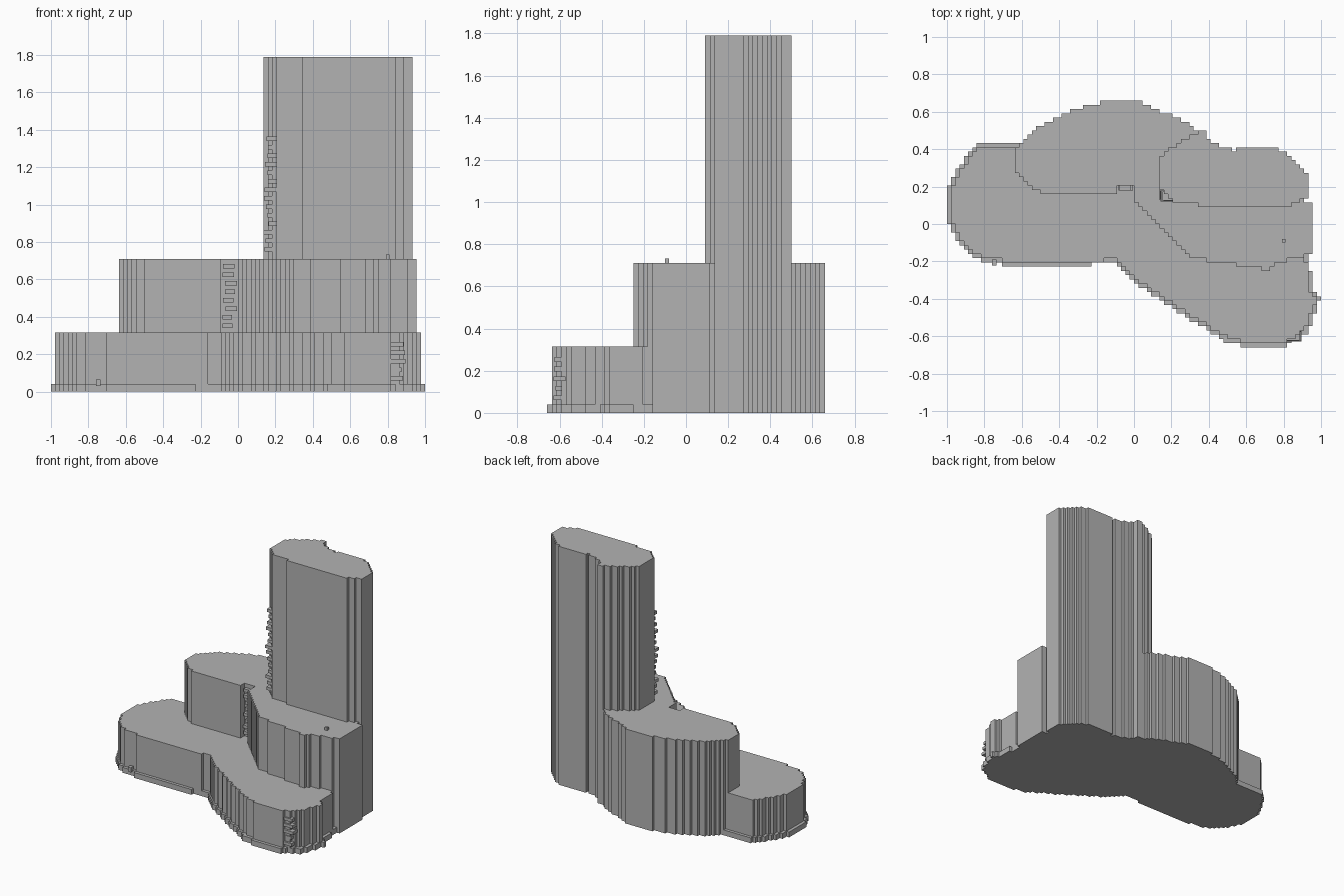
import bpy, bmesh, random
from mathutils import Vector

random.seed(4)
if "Cube" in bpy.data.objects:
    bpy.data.objects.remove(bpy.data.objects["Cube"])

CELL = 2 / 88

grey = bpy.data.materials.new("stone grey")
grey.use_nodes = True
grey.diffuse_color = (0.45, 0.45, 0.45, 1)
grey.node_tree.nodes["Principled BSDF"].inputs["Base Color"].default_value = grey.diffuse_color


def finish(name, bm):
    bmesh.ops.recalc_face_normals(bm, faces=bm.faces[:])
    mesh = bpy.data.meshes.new(name)
    bm.to_mesh(mesh)
    bm.free()
    mesh.materials.append(grey)
    bpy.context.collection.objects.link(bpy.data.objects.new(name, mesh))


def stepped(points):
    """Turn a rough outline into a closed staircase on the square grid."""
    cells = []

    def add(c):
        if cells and c == cells[-1]:
            return
        if len(cells) > 1 and c == cells[-2]:
            cells.pop()
            return
        cells.append(c)

    for a, b in zip(points, points[1:] + points[:1]):
        a, b = Vector(a), Vector(b)
        n = max(2, int((b - a).length / CELL * 6))
        for i in range(n):
            p = a.lerp(b, i / n) / CELL
            c = (round(p.x), round(p.y))
            if cells and c[0] != cells[-1][0] and c[1] != cells[-1][1]:
                add((c[0], cells[-1][1]))
            add(c)
    if cells[-1][0] != cells[0][0] and cells[-1][1] != cells[0][1]:
        add((cells[0][0], cells[-1][1]))
    if cells[-1] == cells[0]:
        cells.pop()
    # keep only true corners
    count = len(cells)
    corners = []
    for i, c in enumerate(cells):
        p, n = cells[i - 1], cells[(i + 1) % count]
        if (c[0] - p[0]) * (n[1] - c[1]) != (c[1] - p[1]) * (n[0] - c[0]):
            corners.append((c[0] * CELL, c[1] * CELL))
    return corners


def prism(name, points, z0, z1):
    bm = bmesh.new()
    face = bm.faces.new([bm.verts.new((x, y, z0)) for x, y in stepped(points)])
    top = bmesh.ops.extrude_face_region(bm, geom=[face], use_keep_orig=True)["geom"]
    moved = [g for g in top if isinstance(g, bmesh.types.BMVert)]
    bmesh.ops.translate(bm, verts=moved, vec=(0, 0, z1 - z0))
    finish(name, bm)


def grow(points, d):
    """Push a counter-clockwise outline outwards."""
    out = []
    for i, p in enumerate(points):
        t = Vector(points[(i + 1) % len(points)]) - Vector(points[i - 1])
        t.normalize()
        out.append((p[0] + t.y * d, p[1] - t.x * d))
    return out


def add_box(bm, x0, x1, y0, y1, z0, z1):
    verts = bmesh.ops.create_cube(bm, size=1)["verts"]
    bmesh.ops.scale(bm, verts=verts, vec=(x1 - x0, y1 - y0, z1 - z0))
    bmesh.ops.translate(bm, verts=verts, vec=((x0 + x1) / 2, (y0 + y1) / 2, (z0 + z1) / 2))


def ribs(name, a, b, z0, z1, depth=CELL):
    """Thin uneven ledges stacked up a rounded corner between a and b."""
    bm = bmesh.new()
    a, b = Vector(a), Vector(b)
    z = z0
    while z + CELL < z1:
        p = a.lerp(b, random.uniform(0, 0.35))
        q = a.lerp(b, random.uniform(0.65, 1))
        add_box(bm, p.x, q.x, min(p.y, q.y), max(p.y, q.y) + depth, z, z + CELL)
        z += CELL * 2
    finish(name, bm)


# Low front tier and its slightly wider base plate
low = [(-.98, .13), (-.97, 0), (-.92, -.1), (-.83, -.17), (-.68, -.2), (-.3, -.2),
       (-.09, -.19), (0, -.29), (.2, -.42), (.35, -.52), (.5, -.61), (.62, -.64),
       (.8, -.63), (.91, -.57), (.95, -.47), (.975, -.4), (.93, -.33), (.92, -.2),
       (.88, -.08), (.4, .1), (-.4, .35), (-.58, .42), (-.83, .42), (-.87, .36),
       (-.93, .28), (-.97, .2)]
prism("low_tier", low, 0, 0.315)
prism("base_plate", grow(low, 0.02), 0, 0.04)

# Middle tier, with a shallow notch in its front edge
middle = [(-.625, .4), (-.625, .28), (-.57, .2), (-.48, .16), (-.3, .17), (-.1, .17),
          (-.09, .21), (0, .21), (0, .12), (.08, .05), (.2, -.08), (.3, -.17),
          (.45, -.21), (.6, -.22), (.72, -.245), (.75, -.21), (.85, -.18), (.95, -.165),
          (.95, .1), (.88, .14), (.6, .3), (.38, .46), (.3, .53), (.2, .58), (.1, .62),
          (.01, .665), (-.13, .665), (-.31, .61), (-.4, .57), (-.5, .52), (-.59, .44)]
prism("middle_tier", middle, 0, 0.71)

# Tall rear tower
tower = [(.125, .33), (.125, .2), (.17, .15), (.23, .115), (.36, .1), (.5, .085),
         (.8, .085), (.85, .11), (.91, .13), (.935, .15), (.935, .27), (.85, .35),
         (.76, .41), (.6, .415), (.53, .395), (.46, .42), (.4, .45), (.38, .495),
         (.34, .49), (.24, .43), (.18, .39)]
prism("tower", tower, 0, 1.79)

# Stacked ledges on three corners
ribs("tower_ribs", (.135, .16), (.22, .12), 0.75, 1.38)
ribs("middle_ribs", (-.1, .18), (0, .18), 0.34, 0.71, 0.04)
ribs("low_ribs", (.8, -.63), (.91, -.59), 0.06, 0.3)

# Small loose blocks
bm = bmesh.new()
add_box(bm, .79, .81, -.1, -.08, .7, .732)
add_box(bm, -.76, -.735, -.222, -.19, .03, .065)
finish("small_blocks", bm)
